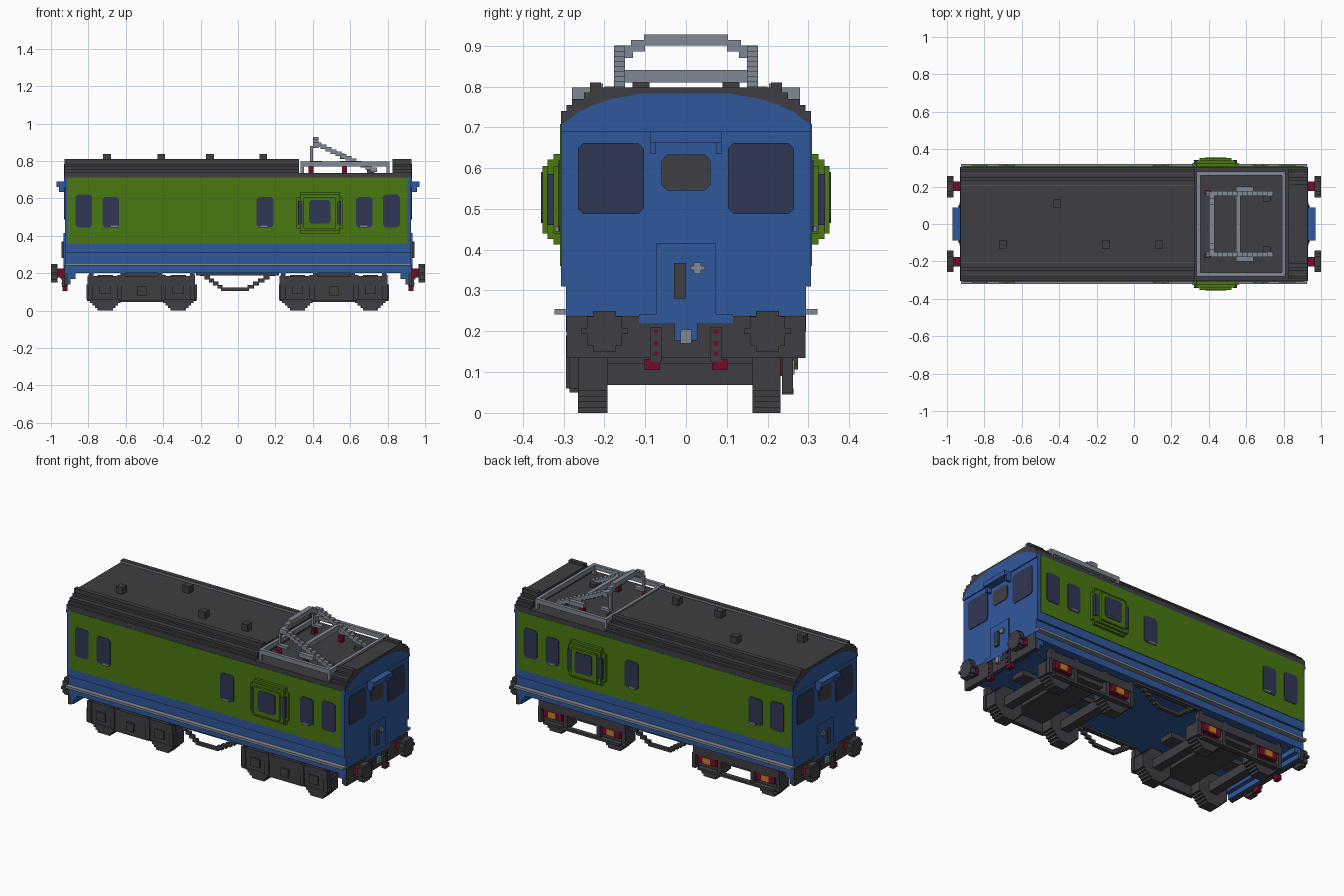
import bpy, bmesh, math

if "Cube" in bpy.data.objects:
    bpy.data.objects.remove(bpy.data.objects["Cube"], do_unlink=True)


def material(name, rgb):
    lin = [((c / 255 + 0.055) / 1.055) ** 2.4 if c > 10 else c / 255 / 12.92 for c in rgb]
    m = bpy.data.materials.new(name)
    m.use_nodes = True
    m.diffuse_color = (*lin, 1)
    m.node_tree.nodes["Principled BSDF"].inputs["Base Color"].default_value = (*lin, 1)
    return m


BLUE = material("body blue", (48, 88, 156))
GREEN = material("side green", (74, 120, 16))
DARK = material("dark grey", (63, 62, 67))
GREY = material("metal grey", (128, 136, 147))
GLASS = material("window glass", (48, 55, 84))
RED = material("dark red", (112, 14, 42))
ORANGE = material("orange", (205, 125, 35))
V = 0.0137  # step size of the blocky details


def finish(name, bm, mat):
    bmesh.ops.recalc_face_normals(bm, faces=bm.faces)
    me = bpy.data.meshes.new(name)
    bm.to_mesh(me)
    bm.free()
    me.materials.append(mat)
    ob = bpy.data.objects.new(name, me)
    bpy.context.collection.objects.link(ob)


def prism_into(bm, pts, axis, a, b):
    """Extrude a 2D outline along one axis, from a to b."""
    def at(p, d):
        q = list(p)
        q.insert(axis, d)
        return bm.verts.new(q)
    lo, hi = [at(p, a) for p in pts], [at(p, b) for p in pts]
    bm.faces.new(lo)
    bm.faces.new(hi)
    for i in range(len(pts)):
        j = (i + 1) % len(pts)
        bm.faces.new((lo[i], lo[j], hi[j], hi[i]))


def prisms(name, mat, items):
    bm = bmesh.new()
    for pts, axis, a, b in items:
        prism_into(bm, pts, axis, a, b)
    finish(name, bm, mat)


def boxes(name, mat, items, mx=False, my=False):
    """Boxes as x0, x1, y0, y1, z0, z1, with optional mirrored copies."""
    items = list(items)
    if mx:
        items += [(-b, -a, *r) for a, b, *r in items]
    if my:
        items += [(a, b, -d, -c, e, f) for a, b, c, d, e, f in items]
    prisms(name, mat, [([(c, e), (d, e), (d, f), (c, f)], 0, a, b) for a, b, c, d, e, f in items])


def pane(u0, u1, v0, v1, c=0.014):
    return [(u0 + c, v0), (u1 - c, v0), (u1, v0 + c), (u1, v1 - c),
            (u1 - c, v1), (u0 + c, v1), (u0, v1 - c), (u0, v0 + c)]


def stepped_disc(u, v, r):
    """Row rectangles (u0, u1, v0, v1) that fill a blocky circle."""
    n = max(3, round(2 * r / V))
    h = 2 * r / n
    for i in range(n):
        z = -r + (i + 0.5) * h
        w = max(1, round(math.sqrt(r * r - z * z) / h)) * h
        yield u - w, u + w, v + z - h / 2, v + z + h / 2


def mirrored(half):
    return half + [(-y, z) for y, z in reversed(half)]


# Body shell
boxes("body", BLUE, [(-.925, .925, -.306, .306, .31, .712)])
boxes("body_sill", BLUE, [(-.925, .925, -.294, .294, .20, .312)])
boxes("green_side_panel", GREEN, [(-.912, .905, .304, .309, .36, .708)], my=True)
boxes("side_rail", GREY, [(-.925, .925, .29, .322, .241, .255)], my=True)

# Roof in stepped profile, lowered where the current collector sits
roof = mirrored([(.306, .705), (.306, .74), (.293, .74), (.293, .755), (.28, .755), (.28, .77),
                 (.25, .77), (.25, .785), (.235, .785), (.235, .81), (.208, .81), (.208, .797)])
well = mirrored([(.306, .705), (.306, .735)])
prisms("roof", DARK, [(roof, 0, -.928, .325), (roof, 0, .825, .928), (well, 0, .32, .83)])
boxes("roof_rib_trim", GREY, [(-.928, .325, .204, .208, .797, .808)], my=True)
boxes("roof_vents", DARK, [(x - .021, x + .021, y - .021, y + .021, .79, .838)
                           for x, y in ((-.7, -.11), (-.41, .11), (-.15, -.11), (.135, -.11))])

# Cab ends
end_top = mirrored([(.306, .69), (.306, .707), (.285, .72), (.265, .737), (.225, .755), (.18, .77), (.105, .783)])
ends = (-1, 1)
prisms("end_upper_panel", BLUE, [(end_top, 0, s * .915, s * .931) for s in ends])
cab = [pane(-.265, -.103, .487, .662), pane(.103, .265, .487, .662)]
prisms("cab_windows", GLASS, [(p, 0, s * .92, s * .929) for s in ends for p in cab])
prisms("end_centre_panel", DARK, [(pane(-.06, .06, .545, .633), 0, s * .92, s * .929) for s in ends])
boxes("end_hood", BLUE, [(.92, .97, -.088, .088, .662, .69), (.92, .956, -.088, -.073, .635, .662),
                         (.92, .956, .073, .088, .635, .662)], mx=True)
boxes("end_door", BLUE, [(.92, .932, -.074, .074, .24, .415)], mx=True)
boxes("end_door_grille", DARK, [(.92, .943, -.03, 0, .28, .368)], mx=True)
boxes("end_door_knob", GREY, [(.92, .943, a, b, c, d) for a, b, c, d in stepped_disc(.028, .355, .014)], mx=True)

# Buffer beam, coupling and buffers
boxes("buffer_beam", DARK, [(.91, .93, -.293, .293, .135, .238)], mx=True)
boxes("beam_bracket", BLUE, [(.895, .911, -.29, .29, .14, .21), (.87, .896, -.29, .29, .17, .21)], mx=True)
boxes("coupling_surround", BLUE, [(.925, .933, -.115, .115, .22, .242), (.925, .936, -.028, .028, .178, .222)], mx=True)
boxes("coupling_hook", GREY, [(.925, .95, -.014, .014, .17, .205)], mx=True)
boxes("buffer_shank", RED, [(.925, .97, .177, .228, .178, .224)], mx=True, my=True)
boxes("buffer_head", DARK, [(.965, 1.0, a, b, c, d) for a, b, c, d in stepped_disc(.2, .2, .05)], mx=True, my=True)
boxes("end_step_post", DARK, [(.922, .94, .06, .087, .125, .21)], mx=True, my=True)
boxes("end_step_red", RED, [(.912, .938, .064, .102, .105, .132), (.912, .924, .062, .085, .13, .18)]
      + [(.93, .943, .067, .08, z - .006, z + .006) for z in (.145, .17, .2)], mx=True, my=True)

# Side windows and sills
wins = [(-.87, -.78, .62), (-.725, -.635, .607), (.1, .19, .607), (.632, .72, .607), (.775, .865, .62)]
prisms("side_windows", GLASS, [(pane(a, b, .445, t, .012), 1, s * .304, s * .312)
                               for a, b, t in wins for s in ends])
boxes("window_sills", GREY, [(x, x + .045, .306, .321, .445, .458) for x in (-.685, .115, .65)], my=True)

# Stepped lookout bay on each side
boxes("lookout_bay", GREEN, [(.312, .56, .30, .325, .44, .605), (.335, .545, .30, .325, .413, .635),
                             (.332, .542, .30, .339, .426, .621), (.35, .522, .30, .352, .44, .605)], my=True)
boxes("lookout_side_glass", GLASS, [(.322, .345, .32, .341, .46, .585), (.529, .552, .32, .341, .46, .585)], my=True)
prisms("lookout_window", GLASS, [(pane(.38, .495, .465, .59, .01), 1, s * .345, s * .355) for s in ends])

# Current collector frame and insulators
boxes("collector_frame", GREY, [(.335, .81, .26, .28, .77, .797), (.335, .355, 0, .28, .77, .797),
                                (.79, .81, 0, .28, .77, .797), (.335, .352, .263, .28, .73, .78),
                                (.793, .81, .263, .28, .73, .78)], my=True)
boxes("insulators", RED, [(x - .013, x + .013, .155, .182, .73, .772) for x in (.39, .57)], my=True)
boxes("collector_base", DARK, [(.69, .73, -.16, -.12, .73, .757), (.69, .73, .12, .16, .73, .757)])

# Current collector arms rising in steps to the bow
steps = 12
arm = []
for i in range(steps):
    x, z = .725 - .295 * i / (steps - 1), .752 + .135 * i / (steps - 1)
    arm.append((x - .017, x + .017, .15, .177, z - .012, z + .012))
boxes("collector_arms", GREY, arm + [(.545, .64, .175, .2, .775, .80)], my=True)
boxes("collector_bow", GREY, [(.4, .43, -.103, .103, .9, .928), (.4, .43, .1, .135, .886, .914),
                              (.4, .43, -.135, -.1, .886, .914), (.4, .43, .13, .175, .87, .9),
                              (.4, .43, -.175, -.13, .87, .9)])
boxes("collector_crossbar", GREY, [(.545, .57, -.152, .152, .81, .84)])
boxes("collector_lower_links", GREY, [(.385, .4, .15, .165, .79, .88), (.385, .45, .15, .177, .785, .8)], my=True)

# Bogies with wheels, axles and side frames
for label, cx in (("rear", -.515), ("front", .513)):
    axles = (cx - .195, cx + .195)
    boxes(label + "_wheels", DARK, [(a, b, y0, y1, c, d) for ax in axles
                                    for y0, y1 in ((-.265, -.193), (.163, .232))
                                    for a, b, c, d in stepped_disc(ax, .095, .095)])
    boxes(label + "_axles", DARK, [(ax - .027, ax + .027, -.2, .17, .068, .122) for ax in axles])
    boxes(label + "_bolster", DARK, [(cx - .1, cx + .1, -.265, .235, .11, .2),
                                     (cx - .28, cx + .28, -.06, .03, .14, .17)])
    # Full dark frame on one side
    near = [(cx - .29, cx + .285, -.288, -.262, .135, .186), (cx - .12, cx + .12, -.285, -.262, .05, .14)]
    for ax in axles:
        near += [(ax - .1, ax + .1, -.285, -.262, .06, .14), (ax - .03, ax + .03, -.294, -.28, .088, .14),
                 (ax - .09, ax - .065, -.294, -.28, .06, .19), (ax + .065, ax + .09, -.294, -.28, .06, .19)]
    near += [(cx - .025, cx + .025, -.294, -.28, .08, .13)]
    boxes(label + "_near_frame", DARK, near)
    # Open frame with coloured axle boxes on the other side
    far = [(cx - .29, cx + .285, .228, .264, .135, .186), (cx - .255, cx + .255, .235, .264, .045, .06)]
    far += [(x - .012, x + .012, .235, .262, .05, .14) for ax in axles for x in (ax - .085, ax + .085)]
    boxes(label + "_far_frame", DARK, far)
    boxes(label + "_axle_boxes", RED, [(ax - .06, ax + .06, .225, .262, .09, .136) for ax in axles])
    boxes(label + "_axle_caps", ORANGE, [(ax - .025, ax + .025, .25, .266, .094, .13) for ax in axles])
    boxes(label + "_hangers", DARK, [(x - .012, x + .012, y - .012, y + .012, .17, .205)
                                     for x in (cx - .27, cx - .1, cx + .1, cx + .27) for y in (-.275, .25)])

# Stepped truss rods between the bogies
rod = [(-.09, .06, .255, .275, .106, .124)]
for i in range(5):
    z = .118 + i * .0165
    rod += [(-.11 - i * .023, -.082 - i * .023, .255, .275, z, z + .02),
            (.052 + i * .028, .085 + i * .028, .255, .275, z, z + .02)]
rod += [(-.225, .22, .25, .28, .188, .203)]
boxes("truss_rods", DARK, rod, my=True)
